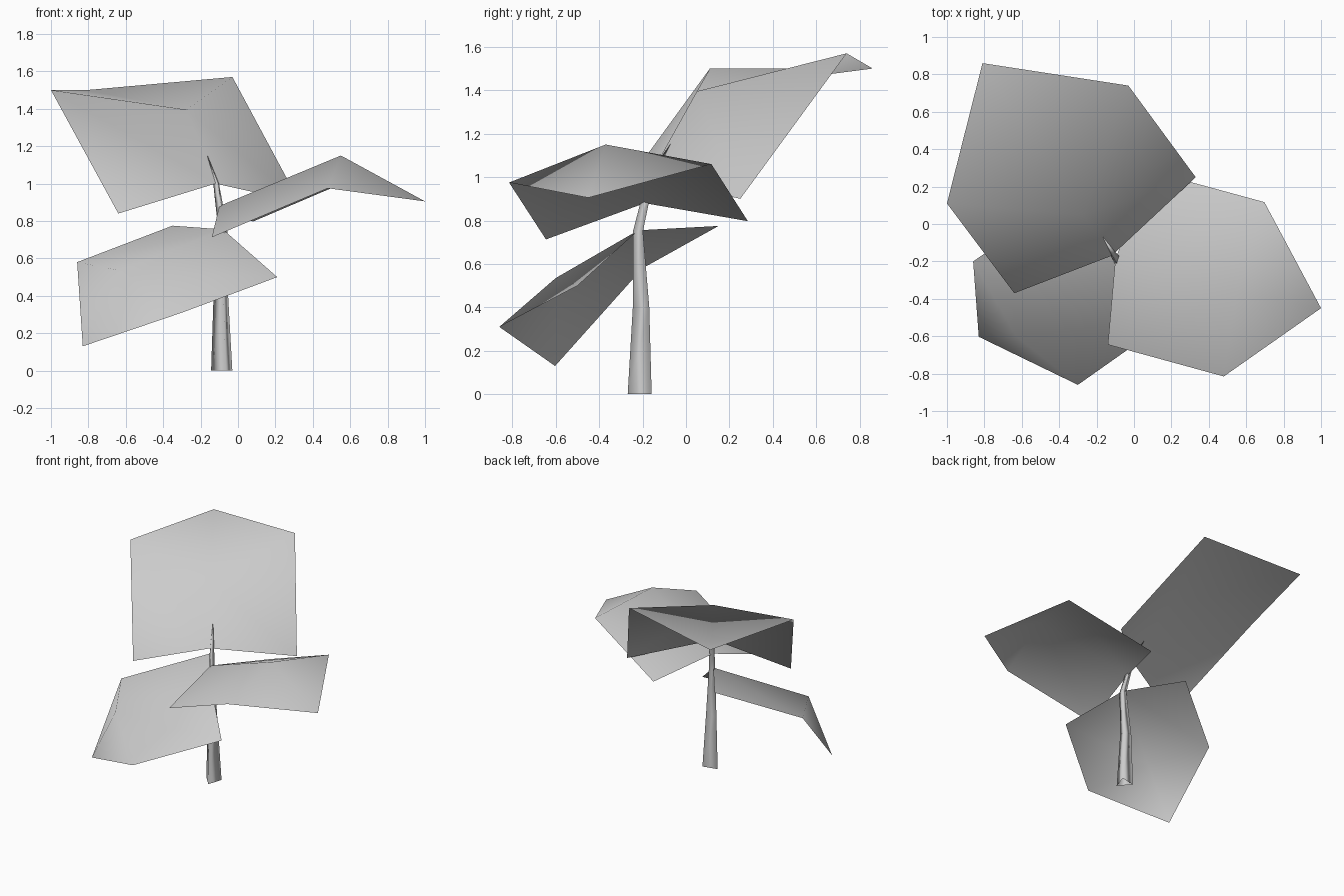
import bpy
import bmesh
import math
from mathutils import Vector

cube = bpy.data.objects.get("Cube")
if cube:
    bpy.data.objects.remove(cube, do_unlink=True)

# Single plain grey for the whole plant
grey = bpy.data.materials.new("pale_grey")
grey.use_nodes = True
colour = (0.6, 0.6, 0.6, 1)
grey.diffuse_color = colour
grey.node_tree.nodes["Principled BSDF"].inputs["Base Color"].default_value = colour


def finish(name, bm):
    """Turn a bmesh into a smooth shaded object."""
    for face in bm.faces:
        face.smooth = True
    mesh = bpy.data.meshes.new(name)
    bm.to_mesh(mesh)
    bm.free()
    mesh.materials.append(grey)
    obj = bpy.data.objects.new(name, mesh)
    bpy.context.collection.objects.link(obj)
    return obj


def leaf(name, midrib, right_edge, left_edge):
    """Folded sheet: three midrib points with two edge points on each side."""
    bm = bmesh.new()
    base, bend, tip = [bm.verts.new(p) for p in midrib]
    for edge, flip in ((right_edge, False), (left_edge, True)):
        near, far = [bm.verts.new(p) for p in edge]
        for loop in ([base, bend, far, near], [bend, tip, far]):
            bm.faces.new(loop[::-1] if flip else loop)
    # Make the upper side the front of every face
    for face in bm.faces:
        face.normal_update()
        if face.normal.z < 0:
            face.normal_flip()
    return finish(name, bm)


# Three-sided tapering stem, given as (centre, radius) rings and a pointed tip
def stem(name, rings, point, sides=3, turn=math.radians(42)):
    bm = bmesh.new()
    loops = []
    for centre, radius in rings:
        angles = [turn + i * math.tau / sides for i in range(sides)]
        loops.append([bm.verts.new(Vector(centre) + radius * Vector((math.cos(a), math.sin(a), 0)))
                      for a in angles])
    for low, high in zip(loops, loops[1:]):
        for i in range(sides):
            j = (i + 1) % sides
            bm.faces.new((low[i], low[j], high[j], high[i]))
    top = bm.verts.new(point)
    for i in range(sides):
        bm.faces.new((loops[-1][i], loops[-1][(i + 1) % sides], top))
    return finish(name, bm)


stem("stem", [
    ((-0.08, -0.203, 0), 0.067),
    ((-0.087, -0.2, 0.4), 0.046),
    ((-0.078, -0.217, 0.75), 0.028),
    ((-0.1, -0.183, 0.9), 0.023),
    ((-0.115, -0.16, 1.0), 0.018),
], (-0.165, -0.07, 1.155))

# Tall leaf rising to the back
leaf("upper_leaf",
     [(-0.12, -0.17, 1.0), (-0.275, 0.05, 1.395), (-0.81, 0.86, 1.5)],
     [(-0.64, -0.37, 0.84), (-1.0, 0.11, 1.5)],
     [(0.33, 0.25, 0.9), (-0.03, 0.74, 1.57)])

# Middle leaf reaching to the left
leaf("middle_leaf",
     [(-0.1, -0.19, 0.88), (0.55, -0.37, 1.15), (1.0, -0.45, 0.905)],
     [(0.08, 0.285, 0.797), (0.697, 0.117, 1.06)],
     [(-0.14, -0.645, 0.713), (0.48, -0.815, 0.975)])

# Lowest leaf drooping to the front
leaf("lower_leaf",
     [(-0.08, -0.22, 0.755), (-0.63, -0.6, 0.535), (-0.83, -0.603, 0.13)],
     [(-0.35, 0.15, 0.775), (-0.86, -0.2, 0.58)],
     [(0.21, -0.5, 0.5), (-0.3, -0.86, 0.31)])
